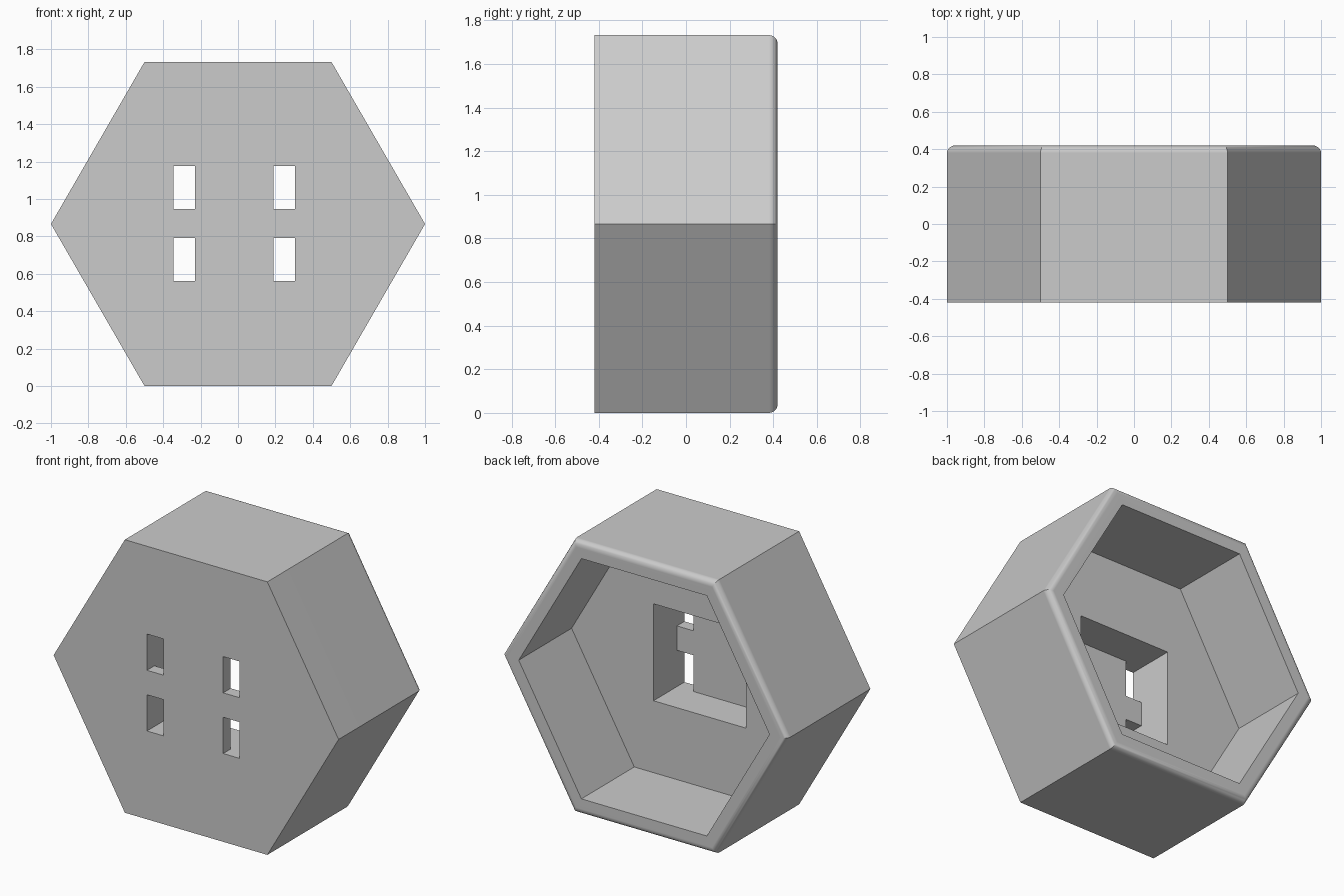
import bpy, bmesh
from math import radians, sqrt
from mathutils import Matrix

cube = bpy.data.objects.get("Cube")
if cube:
    bpy.data.objects.remove(cube, do_unlink=True)

MID = sqrt(3) / 2            # height of the hexagon centre
FRONT, BACK = -0.42, 0.42    # overall depth
FLOOR = -0.11                # bottom of the hexagonal recess
PLATE = -0.345               # bottom of the rectangular pocket

grey = bpy.data.materials.new("grey plastic")
grey.use_nodes = True
colour = (0.6, 0.6, 0.6, 1)
grey.diffuse_color = colour
grey.node_tree.nodes["Principled BSDF"].inputs["Base Color"].default_value = colour


def add_object(name, bm):
    bmesh.ops.recalc_face_normals(bm, faces=bm.faces)
    mesh = bpy.data.meshes.new(name)
    bm.to_mesh(mesh)
    bm.free()
    mesh.materials.append(grey)
    obj = bpy.data.objects.new(name, mesh)
    bpy.context.collection.objects.link(obj)
    return obj


def hexagon(name, radius, y0, y1, rounding=0):
    """Hexagonal prism along y, points at left and right."""
    bm = bmesh.new()
    place = Matrix.Translation((0, (y0 + y1) / 2, MID)) @ Matrix.Rotation(radians(90), 4, 'X') \
        @ Matrix.Rotation(radians(30), 4, 'Z')
    bmesh.ops.create_cone(bm, cap_ends=True, segments=6, radius1=radius,
                          radius2=radius, depth=y1 - y0, matrix=place)
    # turn so that two corners lie on the x axis
    if not any(abs(v.co.z - MID) < 0.001 for v in bm.verts):
        bmesh.ops.rotate(bm, verts=bm.verts, cent=(0, 0, MID),
                         matrix=Matrix.Rotation(radians(30), 3, 'Y'))
    if rounding:
        rim = [e for e in bm.edges if all(v.co.y > y1 - 0.001 for v in e.verts)]
        bmesh.ops.bevel(bm, geom=rim, offset=rounding, segments=6,
                        profile=0.5, affect='EDGES')
    return add_object(name, bm)


def box(name, x, y, z):
    bm = bmesh.new()
    bmesh.ops.create_cube(bm, size=1)
    for v in bm.verts:
        v.co = [r[0] if c < 0 else r[1] for r, c in zip((x, y, z), v.co)]
    return add_object(name, bm)


# Hexagonal shell with a rounded back rim
body = hexagon("hexagonal_housing", 1, FRONT, BACK, rounding=0.04)

# Recess, stepped pocket and the four slots through the front plate
left, right = -0.345, 0.305
low, high = 0.56, 1.175
slot_w, slot_h = 0.115, 0.23
cutters = [hexagon("recess_cutter", 0.88, FLOOR, BACK + 0.2),
           box("pocket_cutter", (left, right), (PLATE, FLOOR + 0.1), (low, high))]
for x in (left, right - slot_w):
    for z in (low, high - slot_h):
        cutters.append(box("slot_cutter", (x, x + slot_w),
                           (FRONT - 0.1, PLATE + 0.1), (z, z + slot_h)))

bpy.ops.object.select_all(action='DESELECT')
bpy.context.view_layer.objects.active = body
body.select_set(True)
for cutter in cutters:
    cutter.hide_render = True
    cut = body.modifiers.new("cut", 'BOOLEAN')
    cut.operation = 'DIFFERENCE'
    cut.solver = 'EXACT'
    cut.object = cutter
    bpy.ops.object.modifier_apply(modifier=cut.name)
    bpy.data.objects.remove(cutter, do_unlink=True)

# Smooth rim, crisp corners
bpy.ops.object.shade_smooth_by_angle(angle=radians(30))
body.modifiers.new("even_shading", 'WEIGHTED_NORMAL').keep_sharp = True
